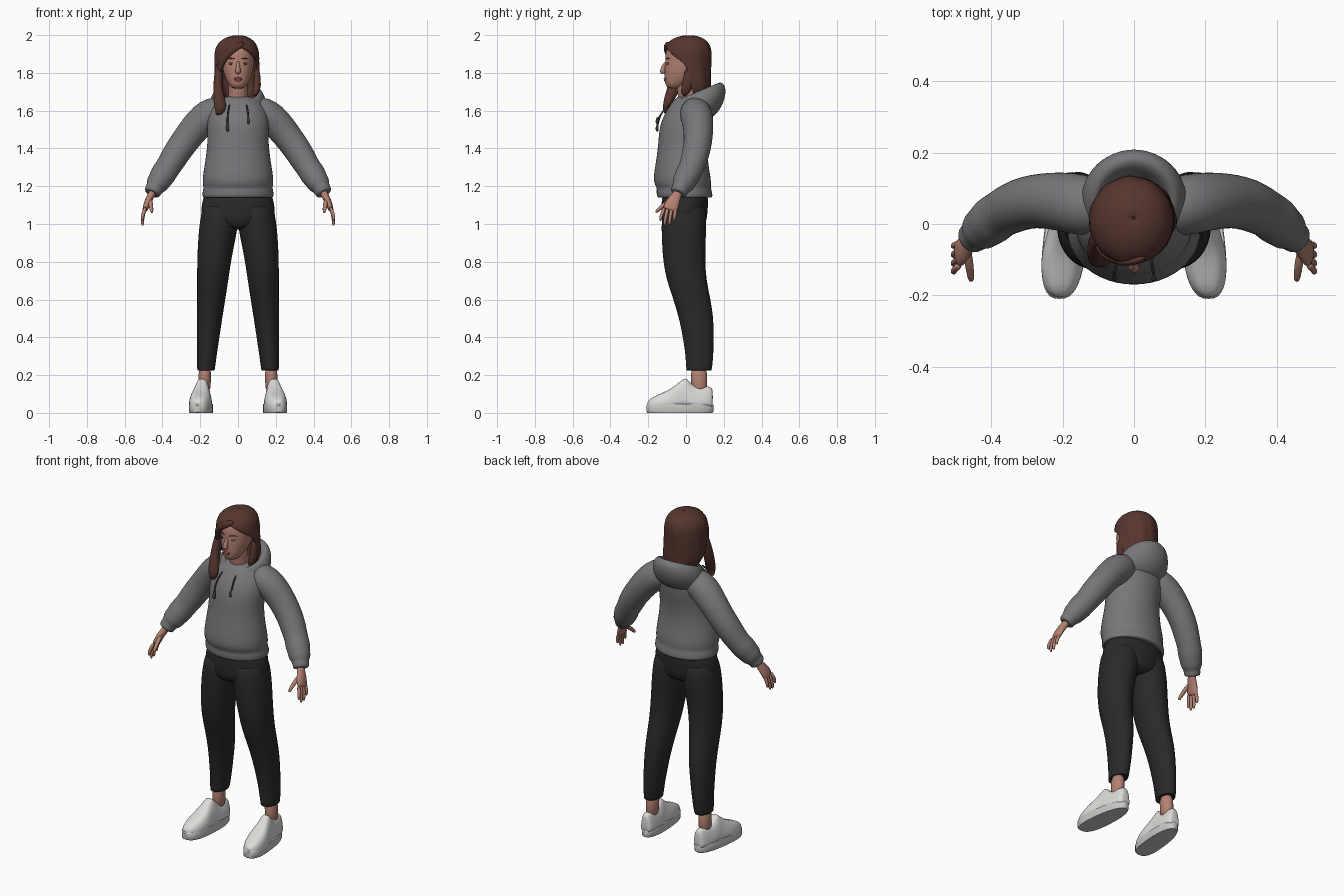
import bpy, bmesh, math
from mathutils import Vector


def material(name, r, g, b):
    m = bpy.data.materials.new(name)
    m.diffuse_color = (r, g, b, 1)
    return m


SKIN = material("skin", .45, .22, .165)
HAIR = material("brown_hair", .095, .036, .028)
GREY = material("grey_fleece", .185, .185, .195)
DARK = material("dark_cord", .05, .05, .055)
BLACK = material("black_cloth", .022, .022, .023)
WHITE = material("white_leather", .72, .71, .69)
SOLE = material("sole_rubber", .58, .57, .56)
LIPS = material("lips", .36, .12, .10)
EYE = material("eye_white", .45, .38, .35)
IRIS = material("iris", .03, .022, .02)
SEG = 24


def loft(name, rings, mat, closed=True, subsurf=1, thick=0):
    """Skin a list of point rings; closed rings are also capped."""
    bm = bmesh.new()
    vs = [[bm.verts.new(p) for p in r] for r in rings]
    n = len(rings[0])
    for a, b in zip(vs, vs[1:]):
        for j in range(n if closed else n - 1):
            k = (j + 1) % n
            bm.faces.new((a[j], b[j], b[k], a[k]))
    if closed:
        bm.faces.new(vs[0])
        bm.faces.new(vs[-1])
        bmesh.ops.recalc_face_normals(bm, faces=bm.faces)
    else:
        bmesh.ops.remove_doubles(bm, verts=bm.verts, dist=.0004)
    me = bpy.data.meshes.new(name)
    bm.to_mesh(me)
    bm.free()
    me.materials.append(mat)
    ob = bpy.data.objects.new(name, me)
    bpy.context.collection.objects.link(ob)
    me.polygons.foreach_set("use_smooth", [True] * len(me.polygons))
    if thick:
        mod = ob.modifiers.new("thickness", 'SOLIDIFY')
        mod.thickness, mod.offset = thick, -1
    if subsurf:
        mod = ob.modifiers.new("smooth", 'SUBSURF')
        mod.levels = mod.render_levels = subsurf
    return ob


def level(cx, cy, z, rx, ry, tilt=0):
    """Horizontal oval ring; tilt raises it towards the back."""
    pts = []
    for i in range(SEG):
        a = math.tau * i / SEG
        y = -ry * math.cos(a)
        pts.append((cx + rx * math.sin(a), cy + y, z + tilt * y))
    return pts


def stack(name, rows, mat, s=1):
    return loft(name, [level(r[0] * s, *r[1:]) for r in rows], mat)


def tube(name, path, mat, s=1, seg=12):
    """Oval tube along (x, y, z, radius along y, radius across)."""
    P = [Vector((p[0] * s, p[1], p[2])) for p in path]
    rings = []
    for i, p in enumerate(path):
        t = (P[min(i + 1, len(P) - 1)] - P[max(i - 1, 0)]).normalized()
        ref = Vector((0, 1, 0)) if abs(t.y) < .8 else Vector((1, 0, 0))
        u = (ref - t * ref.dot(t)).normalized()
        v = t.cross(u)
        ra, rb = p[3], p[-1]
        rings.append([P[i] + u * ra * math.cos(math.tau * j / seg)
                      + v * rb * math.sin(math.tau * j / seg) for j in range(seg)])
    return loft(name, rings, mat)


def ball(name, loc, size, mat):
    rows = []
    for i in range(7):
        a = math.pi * (i + .15) / 6.3
        rows.append((loc[0], loc[1], loc[2] - size[2] * math.cos(a),
                     size[0] * math.sin(a), size[1] * math.sin(a)))
    return stack(name, rows, mat)


def power(v, e):
    return math.copysign(abs(v) ** e, v)


# Hoodie body with ribbed hem
body = [(1.14, .17, -.13, .12), (1.138, .186, -.15, .138), (1.15, .191, -.157, .143),
        (1.18, .188, -.157, .137), (1.192, .183, -.155, .131), (1.215, .19, -.172, .135),
        (1.26, .187, -.172, .13), (1.32, .177, -.162, .118), (1.4, .165, -.15, .115),
        (1.46, .163, -.146, .122), (1.52, .166, -.14, .135), (1.58, .165, -.116, .142),
        (1.63, .14, -.085, .14), (1.665, .10, -.06, .125), (1.68, .06, -.03, .09)]
stack("hoodie_body", [(0, (f + b) / 2, z, w, (b - f) / 2) for z, w, f, b in body], GREY)

# Hood lying open around the neck
stack("hood", [(0, .04, 1.54, .08, .06, .1), (0, .05, 1.56, .125, .105, .1),
               (0, .062, 1.605, .15, .135, .18), (0, .07, 1.65, .15, .143, .3),
               (0, .072, 1.683, .138, .137, .38), (0, .064, 1.703, .122, .122, .42),
               (0, .057, 1.70, .105, .105, .42), (0, .05, 1.675, .092, .092, .4),
               (0, .04, 1.635, .075, .075, .3)], GREY)

# Neck and head
stack("neck", [(0, .02, 1.6, .06, .06), (0, .015, 1.66, .052, .055),
               (0, .005, 1.72, .05, .055), (0, 0, 1.78, .052, .06)], SKIN)
stack("head", [(0, -.06, 1.717, .018, .018), (0, -.06, 1.722, .036, .042),
               (0, -.045, 1.745, .055, .067), (0, -.022, 1.785, .073, .092),
               (0, -.005, 1.83, .084, .109), (0, .004, 1.87, .088, .113),
               (0, .008, 1.91, .09, .118), (0, .01, 1.95, .08, .103),
               (0, .01, 1.98, .045, .06)], SKIN)
tube("nose", [(0, -.096, 1.866, .008, .008), (0, -.111, 1.845, .011, .009),
              (0, -.12, 1.825, .014, .012), (0, -.126, 1.808, .016, .017),
              (0, -.115, 1.797, .014, .014)], SKIN)
tube("upper_lip", [(-.024, -.103, 1.767, .003), (-.01, -.113, 1.772, .006),
                   (.01, -.113, 1.772, .006), (.024, -.103, 1.767, .003)], LIPS)
tube("lower_lip", [(-.022, -.103, 1.765, .003), (-.009, -.111, 1.761, .007),
                   (.009, -.111, 1.761, .007), (.022, -.103, 1.765, .003)], LIPS)

# Hair shell: each row leaves an opening for the face (degrees to +x, to -x)
hair = [(2.0, 0, .015, .001, .001, 0, 0), (1.997, 0, .015, .035, .04, 0, 0),
        (1.982, -.003, .012, .075, .085, 0, 0), (1.957, -.005, .01, .1, .112, 0, 0),
        (1.935, -.006, .008, .112, .123, 16, 0), (1.91, -.006, .008, .118, .127, 38, 12),
        (1.88, -.006, .008, .121, .127, 60, 32), (1.85, -.006, .01, .121, .124, 82, 46),
        (1.81, -.006, .012, .119, .12, 88, 50), (1.76, -.005, .02, .12, .113, 90, 52),
        (1.72, 0, .03, .115, .102, 90, 62), (1.68, 0, .035, .095, .092, 92, 80),
        (1.65, 0, .04, .075, .08, 95, 90)]
rows = []
for z, cx, cy, rx, ry, o1, o2 in hair:
    row = []
    for i in range(49):
        a = math.radians(o1 + (360 - o2 - o1) * i / 48)
        k = 1 + .014 * math.sin(11 * a + z * 12) * min(1, (2 - z) * 15)
        row.append((cx + rx * k * math.sin(a), cy - ry * k * math.cos(a), z))
    rows.append(row)
loft("hair", rows, HAIR, closed=False, thick=.02)
tube("long_front_lock", [(-.098, -.035, 1.86, .02, .018), (-.105, -.045, 1.79, .034, .022),
                         (-.107, -.065, 1.72, .035, .026), (-.1, -.09, 1.66, .028, .032),
                         (-.092, -.105, 1.62, .02, .035), (-.1, -.105, 1.59, .014, .024),
                         (-.118, -.1, 1.582, .006, .008)], HAIR)
tube("short_side_lock", [(.098, .02, 1.83, .025, .015), (.103, .015, 1.76, .032, .02),
                         (.1, 0, 1.71, .03, .022), (.085, -.015, 1.675, .012, .012)], HAIR)
tube("fringe_sweep", [(.035, -.09, 1.957, .012, .016), (-.01, -.113, 1.94, .01, .02),
                      (-.055, -.102, 1.905, .011, .021), (-.088, -.075, 1.86, .014, .018),
                      (-.1, -.055, 1.80, .014, .014)], HAIR)

# Trousers
stack("trouser_seat", [(0, -.01, .97, .05, .07), (0, -.01, .985, .13, .105),
                       (0, -.01, 1.02, .2, .122), (0, -.008, 1.08, .197, .124),
                       (0, -.005, 1.13, .188, .125), (0, -.005, 1.18, .175, .115)], BLACK)
leg = [(.17, .068, .235, .036, .055), (.17, .068, .221, .044, .064), (.17, .069, .224, .047, .068),
       (.165, .072, .3, .052, .074), (.158, .065, .4, .06, .082), (.15, .055, .5, .067, .092),
       (.142, .032, .6, .075, .099), (.134, .003, .7, .083, .106), (.127, -.01, .8, .09, .112),
       (.115, -.012, .9, .098, .116), (.104, -.011, .98, .103, .12), (.096, -.01, 1.05, .1, .118),
       (.09, -.008, 1.12, .09, .11)]

# Parts repeated on both sides
for s, side in ((1, "left"), (-1, "right")):
    stack(side + "_trouser_leg", leg, BLACK, s)
    stack(side + "_ankle", [(.18, .07, .1, .035, .044), (.177, .07, .17, .033, .042),
                            (.174, .068, .25, .035, .046)], SKIN, s)

    # Shoe upper, lofted from heel to toe
    rings = []
    for y, w, top in ((.142, .024, .115), (.136, .036, .14), (.1, .046, .142), (.06, .049, .137),
                      (.03, .051, .15), (.005, .05, .182), (-.012, .051, .184), (-.04, .057, .158),
                      (-.08, .062, .127), (-.13, .06, .104), (-.175, .048, .085),
                      (-.196, .031, .069), (-.205, .014, .055)):
        ring = []
        for j in range(17):
            a = math.pi * j / 16
            h = math.sin(a)
            x = w * power(math.cos(a), .6) * (1 - .25 * h * (top > .135))
            ring.append((s * (.19 - .09 * y + x), y, .025 + (top - .025) * abs(h) ** .75))
        rings.append(ring)
    loft(side + "_shoe", rings, WHITE)

    # Flat sole
    rings = []
    for z, k in ((0, .97), (.006, 1), (.04, 1), (.046, .97)):
        ring = []
        for j in range(40):
            a = math.tau * j / 40
            y = -.032 - .178 * k * power(math.cos(a), .8)
            x = .06 * k * power(math.sin(a), .8) * (1 + .13 * math.cos(a))
            ring.append((s * (.19 - .09 * y + x), y, z))
        rings.append(ring)
    sole = loft(side + "_sole", rings, SOLE, subsurf=0)
    bpy.ops.object.select_all(action='DESELECT')
    sole.select_set(True)
    bpy.context.view_layer.objects.active = sole
    bpy.ops.object.shade_smooth_by_angle(angle=.7)

    # Sleeve with bunched fabric and cuff
    tube(side + "_sleeve", [(.07, .04, 1.61, .07), (.13, .05, 1.59, .086), (.18, .06, 1.56, .086),
                            (.235, .066, 1.5, .08), (.28, .064, 1.44, .076), (.32, .055, 1.385, .074),
                            (.355, .038, 1.325, .07), (.375, .027, 1.295, .066),
                            (.398, .01, 1.26, .07), (.413, -.004, 1.235, .062),
                            (.428, -.015, 1.213, .062), (.438, -.025, 1.195, .05),
                            (.443, -.03, 1.187, .046), (.455, -.04, 1.165, .046),
                            (.457, -.042, 1.161, .036)], GREY, s, 20)

    # Hand
    tube(side + "_palm", [(.445, -.035, 1.185, .025, .022), (.46, -.05, 1.15, .026, .02),
                          (.477, -.068, 1.12, .038, .02), (.489, -.082, 1.085, .042, .017),
                          (.494, -.088, 1.07, .036, .012)], SKIN, s)
    for n, (y0, y1, tip) in enumerate(((-.115, -.135, 1.015), (-.095, -.113, .99),
                                       (-.074, -.088, .992), (-.055, -.062, 1.015))):
        tube(f"{side}_finger_{n + 1}", [(.488, y0, 1.09, .011), (.502, (y0 + y1) / 2, 1.055, .0105),
                                        (.507, y1, tip + .02, .0095), (.504, y1, tip, .006)],
             SKIN, s, 8)
    tube(side + "_thumb", [(.465, -.07, 1.135, .016), (.464, -.1, 1.115, .015),
                           (.46, -.13, 1.09, .012), (.457, -.152, 1.07, .0105),
                           (.456, -.16, 1.06, .006)], SKIN, s, 8)

    # Eye and brow
    ball(side + "_eye", (s * .034, -.096, 1.848), (.015, .007, .006), EYE)
    ball(side + "_iris", (s * .034, -.1005, 1.848), (.006, .004, .0055), IRIS)
    tube(side + "_upper_lid", [(.017, -.104, 1.849, .002), (.034, -.102, 1.856, .003),
                               (.052, -.088, 1.85, .002)], IRIS, s, 8)
    tube(side + "_brow", [(.014, -.108, 1.873, .003), (.036, -.102, 1.88, .0035),
                          (.06, -.083, 1.873, .002)], HAIR, s, 8)

    # Drawstring with knotted end
    end = 1.53 if s > 0 else 1.49
    tube(side + "_drawstring", [(.045, -.082, 1.635, .005), (.052, -.125, 1.6, .005),
                                (.056, -.142, 1.56, .005), (.055, -.15, end + .035, .005),
                                (.055, -.152, end + .03, .009), (.055, -.153, end + .005, .009),
                                (.055, -.153, end, .006)], DARK, s, 8)
